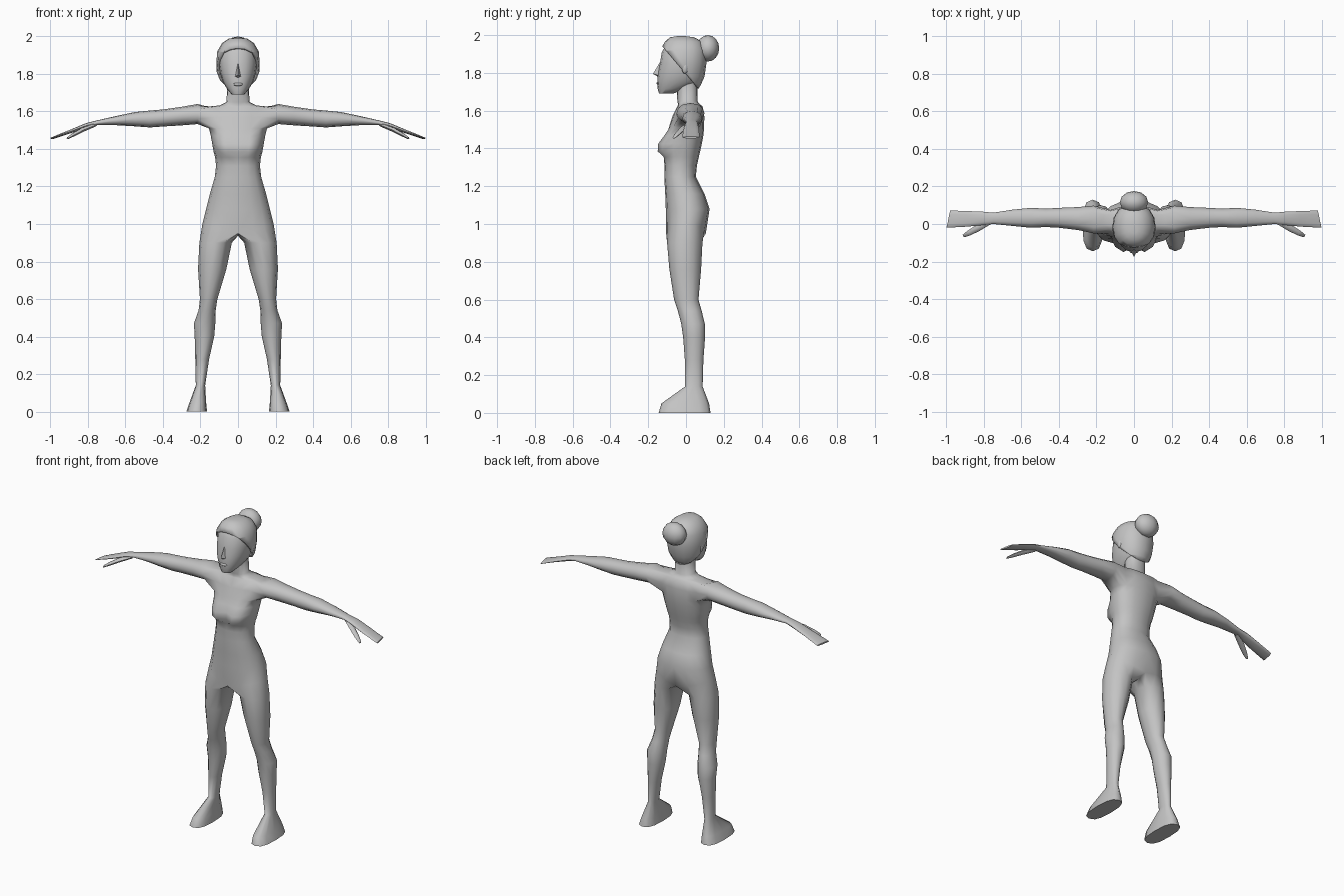
import bpy, bmesh, math
from mathutils import Vector

if "Cube" in bpy.data.objects:
    bpy.data.objects.remove(bpy.data.objects["Cube"])

GREY = bpy.data.materials.new("plain_grey")
GREY.diffuse_color = (0.55, 0.55, 0.55, 1)
GREY.use_nodes = True
GREY.node_tree.nodes["Principled BSDF"].inputs["Base Color"].default_value = GREY.diffuse_color
COLS = 8  # quads around each half of the torso and head


def finish(bm, name, mirror=True, angle=60):
    """Mirror across x, clean up and turn the bmesh into a smooth object."""
    if mirror:
        geom = bm.verts[:] + bm.edges[:] + bm.faces[:]
        bmesh.ops.mirror(bm, geom=geom, axis='X', merge_dist=0.0005)
        bmesh.ops.remove_doubles(bm, verts=bm.verts[:], dist=0.0005)
    bmesh.ops.recalc_face_normals(bm, faces=bm.faces[:])
    me = bpy.data.meshes.new(name)
    bm.to_mesh(me)
    bm.free()
    me.materials.append(GREY)
    ob = bpy.data.objects.new(name, me)
    bpy.context.collection.objects.link(ob)
    bpy.ops.object.select_all(action='DESELECT')
    ob.select_set(True)
    bpy.context.view_layer.objects.active = ob
    bpy.ops.object.shade_smooth_by_angle(angle=math.radians(angle))
    return ob


def power(v, p):
    return math.copysign(abs(v) ** p, v)


def half_ring(bm, z, w, front, back, p=0.9, bust=0.0, sag=0.0):
    """Half of a horizontal section, from front centre to back centre."""
    ring = []
    for j in range(COLS + 1):
        t = math.pi * j / COLS
        x = w * power(math.sin(t), p) if 0 < j < COLS else 0
        y = (front + back) / 2 - (back - front) / 2 * power(math.cos(t), p)
        y -= bust * {0: 0.25, 1: 1.0, 2: 0.85, 3: 0.25}.get(j, 0)
        ring.append(bm.verts.new((x, y, z - sag * (1 - math.sin(t)))))
    return ring


def skin_half(bm, rows, skip=lambda i, j: False):
    for i in range(len(rows) - 1):
        for j in range(COLS):
            if not skip(i, j):
                bm.faces.new((rows[i][j], rows[i][j + 1],
                              rows[i + 1][j + 1], rows[i + 1][j]))


def bridge(bm, a, b):
    n = len(a)
    for k in range(n):
        bm.faces.new((a[k], a[(k + 1) % n], b[(k + 1) % n], b[k]))


# ---- body: torso, legs and arms as one skin ----
bm = bmesh.new()
TORSO = [  # z, half width, front y, back y, bust
    (1.00, .190, -.105, .105, 0), (1.08, .170, -.107, .125, 0),
    (1.16, .150, -.110, .098, 0), (1.25, .124, -.115, .052, 0),
    (1.31, .117, -.114, .058, 0), (1.355, .122, -.112, .068, .012),
    (1.385, .130, -.108, .075, .048), (1.425, .137, -.103, .084, .05),
    (1.47, .145, -.098, .092, .022), (1.51, .155, -.090, .096, .004),
    (1.57, .170, -.072, .097, 0), (1.625, .172, -.045, .087, 0),
    (1.632, .100, -.042, .075, 0), (1.65, .062, -.046, .060, 0),
    (1.75, .056, -.050, .062, 0)]
rows = [half_ring(bm, z, w, f, b, 0.88, bu, 0.05 if i == 0 else 0)
        for i, (z, w, f, b, bu) in enumerate(TORSO)]
A = 9  # first row of the arm opening
skin_half(bm, rows, lambda i, j: A <= i < A + 2 and 2 <= j < 6)

# legs and feet
LEG = [  # z, inner x, outer x, front y, back y, roundness
    (.90, .033, .206, -.100, .087, 1), (.76, .062, .213, -.088, .080, 1),
    (.60, .110, .203, -.063, .066, 1), (.54, .119, .210, -.043, .083, 1),
    (.47, .121, .235, -.025, .100, 1), (.40, .127, .231, -.015, .101, 1),
    (.28, .154, .228, -.006, .092, 1), (.14, .175, .225, -.004, .088, 1),
    (.05, .170, .258, -.130, .122, .8), (.00, .165, .275, -.145, .130, .75)]
loop = rows[0] + [bm.verts.new((0, y, .937)) for y in (.05, 0, -.05)]
for z, xi, xo, yf, yb, p in LEG:
    ring = []
    for k in range(12):
        a = math.radians(-120 + 30 * k)
        ring.append(bm.verts.new((
            (xi + xo) / 2 + (xo - xi) / 2 * power(math.cos(a), p),
            (yf + yb) / 2 + (yb - yf) / 2 * power(math.sin(a), p), z)))
    bridge(bm, loop, ring)
    loop = ring
bm.faces.new(loop)

# arms and hands
ARM = [  # x, bottom z, top z, front y, back y
    (.215, 1.533, 1.640, -.050, .098), (.30, 1.526, 1.625, -.032, .090),
    (.40, 1.520, 1.611, -.020, .086), (.47, 1.515, 1.605, -.016, .082),
    (.55, 1.521, 1.597, -.020, .086), (.65, 1.527, 1.576, -.010, .076),
    (.75, 1.527, 1.553, .000, .060), (.81, 1.511, 1.538, -.006, .066),
    (.89, 1.485, 1.505, -.014, .069), (.99, 1.453, 1.463, -.020, .072)]
loop = ([rows[A][j] for j in range(2, 7)] + [rows[A + 1][6]]
        + [rows[A + 2][j] for j in range(6, 1, -1)] + [rows[A + 1][2]])
for x, zb, zt, yf, yb in ARM:
    ring = []
    for k in range(12):
        a = math.radians(-150 + 30 * k)
        slant = -.01 * math.cos(a) if x > .95 else 0
        ring.append(bm.verts.new((
            x + slant, (yf + yb) / 2 + (yb - yf) / 2 * power(math.cos(a), .85),
            (zb + zt) / 2 + (zt - zb) / 2 * math.sin(a))))
    bridge(bm, loop, ring)
    loop = ring
bm.faces.new(loop)
finish(bm, "body")

# ---- thumbs ----
bm = bmesh.new()
loop = None
for x, y, z, r in ((.76, .018, 1.530, .013), (.83, -.020, 1.502, .016),
                   (.88, -.048, 1.475, .013), (.91, -.064, 1.457, .007)):
    ring = [bm.verts.new(Vector((x, y, z)) + r * Vector(
        (.5 * math.cos(a), math.cos(a), .8 * math.sin(a))))
        for a in (math.tau * k / 6 for k in range(6))]
    if loop:
        bridge(bm, loop, ring)
    loop = ring
bm.faces.new(loop)
finish(bm, "thumbs")

# ---- head ----
HEAD = [  # z, half width, front y, back y
    (1.69, .032, -.142, -.070), (1.715, .055, -.150, .000),
    (1.755, .080, -.151, .072), (1.80, .094, -.149, .092),
    (1.85, .101, -.138, .100), (1.91, .098, -.128, .098),
    (1.955, .076, -.102, .072), (1.98, .040, -.070, .035)]
bm = bmesh.new()
rows = [half_ring(bm, *r) for r in HEAD]
skin_half(bm, rows)
bm.faces.new(rows[0])
bm.faces.new(rows[-1])
finish(bm, "head")

# nose
bm = bmesh.new()
top, side, tip, base = [bm.verts.new(c) for c in (
    (0, -.133, 1.865), (.020, -.138, 1.785), (0, -.175, 1.795), (0, -.145, 1.778))]
bm.faces.new((top, side, tip))
bm.faces.new((tip, side, base))
finish(bm, "nose")


def ball(name, centre, size, seg=12, rings=8, mirror=False):
    bm = bmesh.new()
    bmesh.ops.create_uvsphere(bm, u_segments=seg, v_segments=rings, radius=1)
    for v in bm.verts:
        v.co = Vector(c + s * q for c, s, q in zip(centre, size, v.co))
    return finish(bm, name, mirror)


# lips, ears and hair bun
ball("lips", (0, -.147, 1.745), (.026, .009, .009), 8, 6)
ball("ears", (.103, -.005, 1.825), (.012, .018, .030), 8, 6, True)
ball("hair_bun", (0, .116, 1.930), (.076, .060, .070))

# ---- hair cap, trimmed along a sloping hairline ----
HAIR = [
    (1.70, .060, -.100, .058), (1.74, .092, -.140, .080),
    (1.78, .108, -.150, .098), (1.85, .116, -.148, .108),
    (1.92, .111, -.136, .107), (1.965, .085, -.112, .085),
    (1.988, .050, -.085, .045), (1.994, .018, -.050, .000)]
bm = bmesh.new()
rows = [half_ring(bm, *r) for r in HAIR]
skin_half(bm, rows)
bm.faces.new(rows[-1])
# the hairline runs from above the forehead down behind the ear
line = Vector((0, .145, -.17))
normal = Vector((0, line.z, -line.y)).normalized()
bmesh.ops.bisect_plane(bm, geom=bm.verts[:] + bm.edges[:] + bm.faces[:],
                       plane_co=(0, -.125, 1.94), plane_no=normal,
                       clear_outer=True)
hair = finish(bm, "hair_cap")
thick = hair.modifiers.new("thickness", 'SOLIDIFY')
thick.thickness = 0.014
thick.offset = -1
